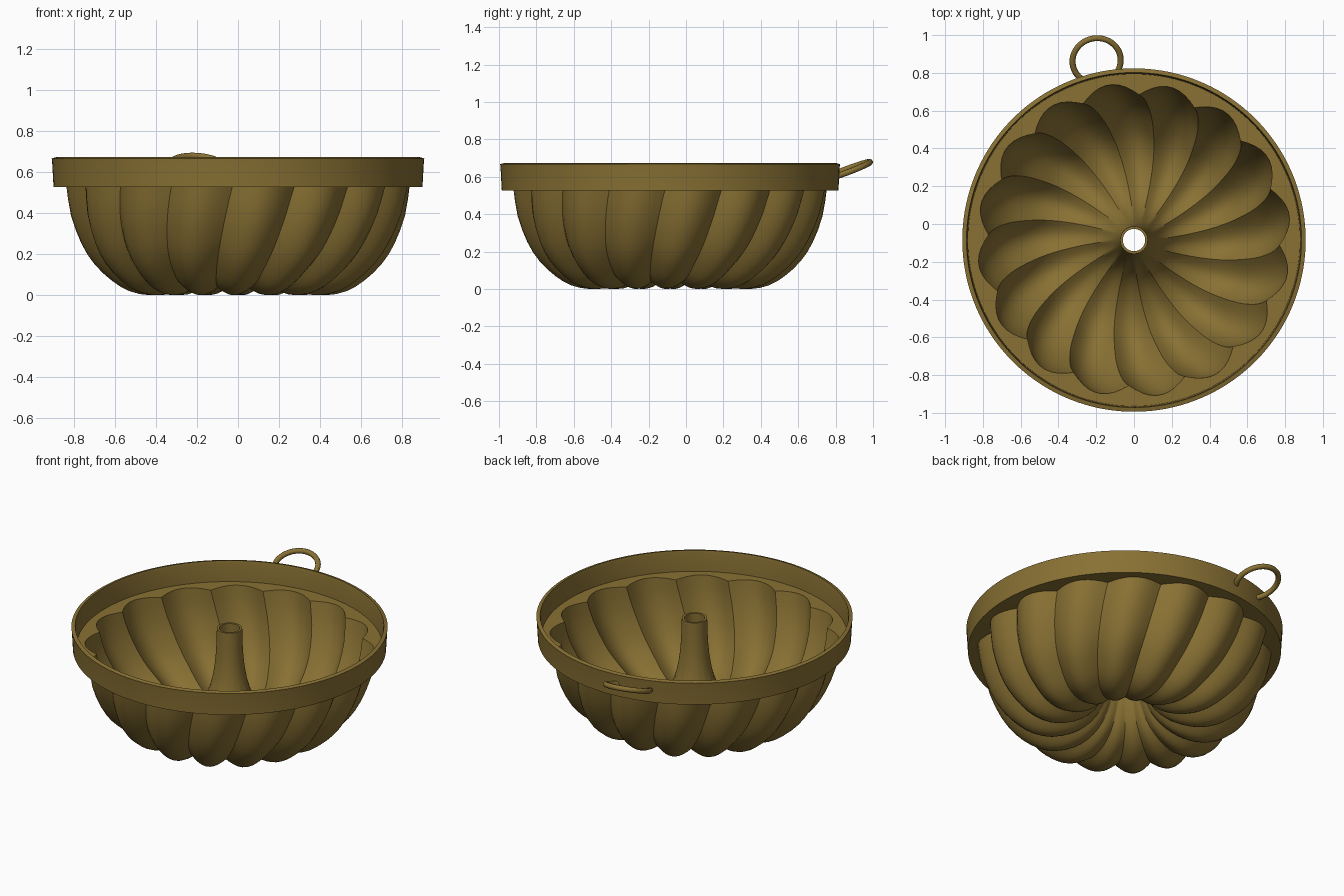
import bpy, bmesh, math
from mathutils import Vector

if "Cube" in bpy.data.objects:
    bpy.data.objects.remove(bpy.data.objects["Cube"])

CY = -0.085          # pan axis in y
FLUTES, PER = 16, 9  # swirled lobes and segments per lobe
N = FLUTES * PER
T = 0.014            # sheet thickness
TWIST = math.radians(20)
PHASE = math.radians(88)

brass = bpy.data.materials.new("aged_brass")
brass.diffuse_color = (0.25, 0.165, 0.034, 1)
brass.use_nodes = True
brass.node_tree.nodes["Principled BSDF"].inputs["Base Color"].default_value = brass.diffuse_color


def finish(ob, angle):
    ob.data.materials.append(brass)
    bpy.ops.object.select_all(action='DESELECT')
    ob.select_set(True)
    bpy.context.view_layer.objects.active = ob
    bpy.ops.object.shade_smooth_by_angle(angle=math.radians(angle))


def dense(pts):
    """Catmull-Rom: one extra point between each pair."""
    out = []
    for i in range(len(pts) - 1):
        p0, p1, p2, p3 = (Vector(pts[max(0, min(len(pts) - 1, i + k))]) for k in (-1, 0, 1, 2))
        out += [p1, (p1 + p2) * 0.5625 - (p0 + p3) * 0.0625]
    return out + [Vector(pts[-1])]


# Underside profile (radius, height): tube, fluted base, fluted wall
body = dense([(.059, .66), (.062, .55), (.07, .44), (.088, .33), (.118, .23), (.168, .13),
              (.24, .06), (.33, .016), (.43, .0), (.53, .02), (.615, .07), (.70, .15),
              (.765, .25), (.82, .39), (.846, .53)])
s = [0.0]
for a, b in zip(body, body[1:]):
    s.append(s[-1] + ((b - a).length if b.x > .1 else 0))

# Each row: point, normal, flute depth, twist angle
outer, inner = [], []
for i, p in enumerate(body):
    t = (body[min(i + 1, len(body) - 1)] - body[max(i - 1, 0)]).normalized()
    n = Vector((t.y, -t.x))
    depth = 0.062 * max(0, min(1, (p.x - .085) / .55))
    ang = PHASE - TWIST * (1 - s[i] / s[-1])
    outer.append((p, n, depth, ang))
    inner.append((p - n * T, n, depth, ang))

# Ledge and upright rim band
flat = Vector((1, 0))
last = inner[-1]
inner[-1] = (Vector((last[0].x, .544)), flat, last[2], last[3])
outer[-1] = (outer[-1][0], flat, last[2], last[3])
outer += [(Vector(p), flat, 0, PHASE) for p in ((.9, .528), (.907, .655), (.909, .668))]
inner += [(Vector(p), flat, 0, PHASE) for p in ((.879, .544), (.883, .655), (.887, .674))]
rows = outer + inner[::-1]

bm = bmesh.new()
rings = []
for p, n, depth, ang in rows:
    ring = []
    for j in range(N):
        lobe = math.sin(math.pi * (j % PER) / PER)
        q = p - n * depth * (1 - lobe)
        a = ang + 2 * math.pi * j / N
        ring.append(bm.verts.new((q.x * math.cos(a), CY + q.x * math.sin(a), q.y)))
    rings.append(ring)
for k in range(len(rings)):
    A, B = rings[k], rings[(k + 1) % len(rings)]
    for j in range(N):
        bm.faces.new((A[j], A[(j + 1) % N], B[(j + 1) % N], B[j]))
bmesh.ops.recalc_face_normals(bm, faces=bm.faces)
me = bpy.data.meshes.new("fluted_pan")
bm.to_mesh(me)
bm.free()
pan = bpy.data.objects.new("fluted_pan", me)
bpy.context.collection.objects.link(pan)
finish(pan, 35)

# Hanging loop: tilted arc whose ends sink into the rim band
R, MINOR, TILT, TURN = .128, .016, math.radians(21), math.radians(12)
STEPS, SIDES = 40, 10
bm = bmesh.new()
rings = []
for i in range(STEPS + 1):
    a = math.radians(-52 + 284 * i / STEPS)
    ring = []
    for k in range(SIDES):
        b = 2 * math.pi * k / SIDES
        rr = R + MINOR * math.cos(b)
        x, y, h = rr * math.cos(a), rr * math.sin(a), MINOR * math.sin(b)
        y, z = y * math.cos(TILT) - h * math.sin(TILT), y * math.sin(TILT) + h * math.cos(TILT)
        ring.append(bm.verts.new((-.198 + x * math.cos(TURN) - y * math.sin(TURN),
                                  .864 + x * math.sin(TURN) + y * math.cos(TURN), .634 + z)))
    rings.append(ring)
for A, B in zip(rings, rings[1:]):
    for k in range(SIDES):
        bm.faces.new((A[k], A[(k + 1) % SIDES], B[(k + 1) % SIDES], B[k]))
# trim everything inside the rim band
bmesh.ops.delete(bm, geom=[v for v in bm.verts
                           if math.hypot(v.co.x, v.co.y - CY) < .884], context='VERTS')
bmesh.ops.recalc_face_normals(bm, faces=bm.faces)
me = bpy.data.meshes.new("hanging_loop")
bm.to_mesh(me)
bm.free()
loop = bpy.data.objects.new("hanging_loop", me)
bpy.context.collection.objects.link(loop)
finish(loop, 50)
